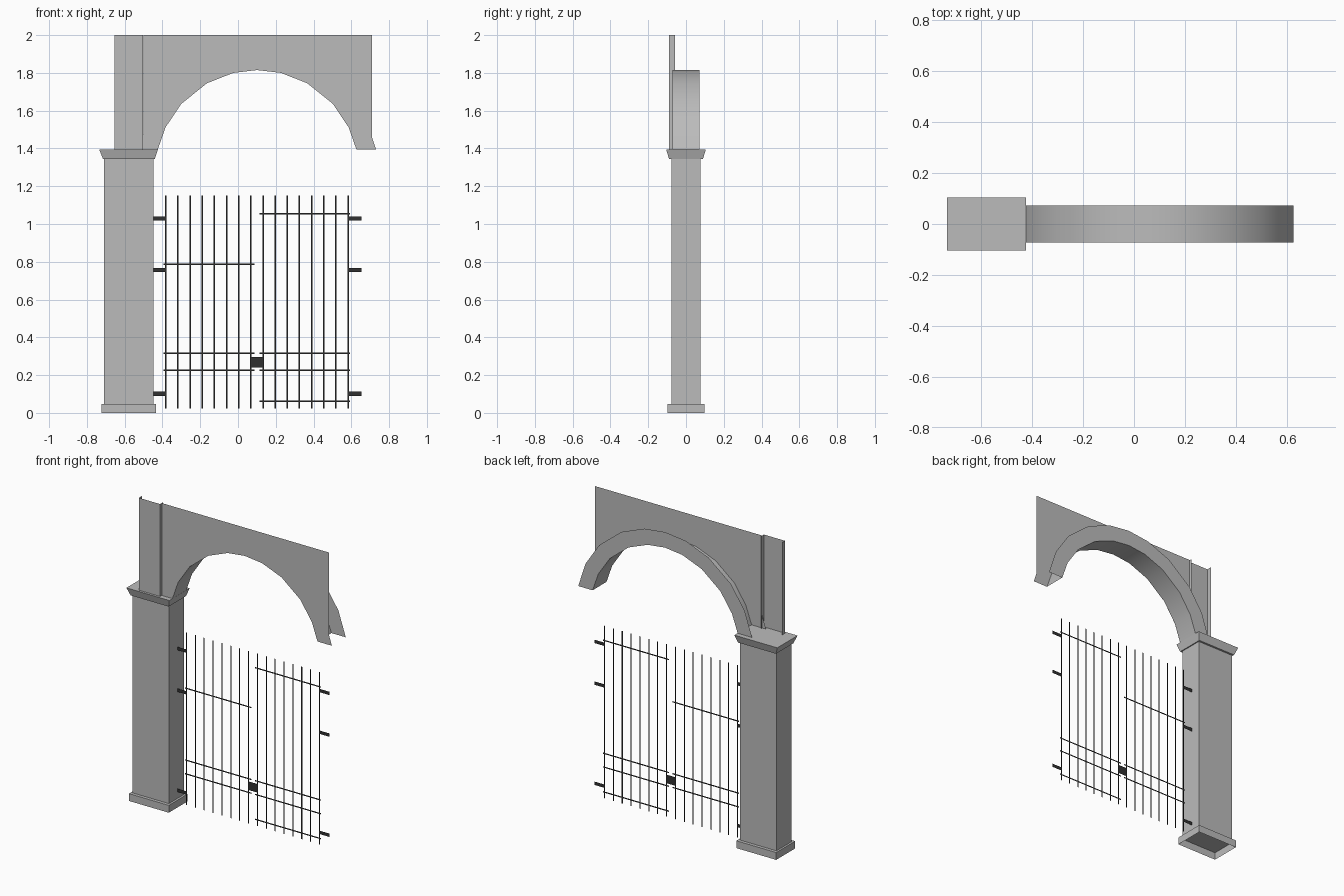
import bpy
import math

if "Cube" in bpy.data.objects:
    bpy.data.objects.remove(bpy.data.objects["Cube"], do_unlink=True)


def material(name, value):
    m = bpy.data.materials.new(name)
    m.use_nodes = True
    m.diffuse_color = (value, value, value, 1)
    m.node_tree.nodes["Principled BSDF"].inputs["Base Color"].default_value = (value, value, value, 1)
    return m


stone = material("grey stone", 0.5)
iron = material("dark iron", 0.03)


def build(name, verts, faces, mat, smooth=False):
    mesh = bpy.data.meshes.new(name)
    mesh.from_pydata(verts, [], faces)
    mesh.materials.append(mat)
    mesh.polygons.foreach_set("use_smooth", [smooth] * len(mesh.polygons))
    ob = bpy.data.objects.new(name, mesh)
    bpy.context.collection.objects.link(ob)
    return ob


def strip(name, line_a, line_b, mat, smooth=False):
    """Row of quads joining two polylines of equal length."""
    n = len(line_a)
    faces = [(i, i + 1, n + i + 1, n + i) for i in range(n - 1)]
    return build(name, line_a + line_b, faces, mat, smooth)


def tapered_block(name, low, high, z0, z1, closed=True):
    """Block between two rectangles, each (x0, x1, half depth)."""
    verts = []
    for (x0, x1, d), z in ((low, z0), (high, z1)):
        verts += [(x0, -d, z), (x1, -d, z), (x1, d, z), (x0, d, z)]
    faces = [(i, (i + 1) % 4, (i + 1) % 4 + 4, i + 4) for i in range(4)]
    faces.append((4, 5, 6, 7))
    if closed:
        faces.append((3, 2, 1, 0))
    return build(name, verts, faces, stone)


# Pillar: hollow foot, shaft and flared cap
SPRING = 1.395
foot = (-0.722, -0.433, 0.098)
shaft = (-0.709, -0.447, 0.077)
tapered_block("pillar_foot", foot, foot, 0, 0.048, closed=False)
tapered_block("pillar_shaft", shaft, shaft, 0.048, 1.345)
tapered_block("pillar_cap", (-0.715, -0.44, 0.09), (-0.735, -0.424, 0.105), 1.345, SPRING)

# Arch: shallow circular curve in unevenly spaced facets
CX, CZ, DEPTH, TOP = 0.101, 1.276, 0.072, 2.0


def arc(radius, y):
    first = math.degrees(math.asin((SPRING - CZ) / radius))
    half = [first, 26, 42, 60.5, 76.5]
    angles = [180 - a for a in half] + [90] + half[::-1]
    return [(CX + radius * math.cos(math.radians(a)), y,
             CZ + radius * math.sin(math.radians(a))) for a in angles]


INNER, OUTER = 0.539, 0.641
strip("arch_soffit", arc(INNER, -DEPTH), arc(INNER, DEPTH), stone, smooth=True)
strip("arch_back_ring", arc(OUTER, DEPTH), arc(INNER, DEPTH), stone)
strip("arch_front_ring", arc(INNER, -DEPTH), arc(OUTER, -DEPTH), stone)

# Wall sheet above the arch
y = -DEPTH - 0.0005
lower = [(-0.5, y, SPRING)] + arc(INNER, y) + [(0.71, y, SPRING)]
upper = [(x, y, TOP) for x, _, _ in lower]
strip("wall_sheet", lower, upper, stone)

# Channel-shaped strip standing over the pillar
section = [(-0.655, -0.058), (-0.655, -0.09), (-0.502, -0.09), (-0.502, -0.058)]
strip("wall_channel", [(x, y, SPRING) for x, y in section],
      [(x, y, TOP) for x, y in section], stone)

# Gate: flat bars, rails, hinges and lock
GATE_Y = 0.012


def plate(name, x0, x1, z0, z1):
    strip(name, [(x0, GATE_Y, z0), (x1, GATE_Y, z0)],
          [(x0, GATE_Y, z1), (x1, GATE_Y, z1)], iron)


for i in range(16):
    x = -0.382 + i * 0.0643
    plate("gate_bar", x - 0.004, x + 0.004, 0.022, 1.152)

for side, x0, x1, heights in (("right", -0.394, 0.088, (0.225, 0.315, 0.786)),
                              ("left", 0.113, 0.594, (0.062, 0.225, 0.315, 1.055))):
    for z in heights:
        plate(side + "_gate_rail", x0, x1, z - 0.004, z + 0.004)

for side, x0, x1 in (("right", -0.447, -0.382), ("left", 0.584, 0.653)):
    for z in (0.101, 0.757, 1.03):
        plate(side + "_gate_hinge", x0, x1, z - 0.011, z + 0.011)

plate("gate_lock", 0.068, 0.13, 0.241, 0.297)
